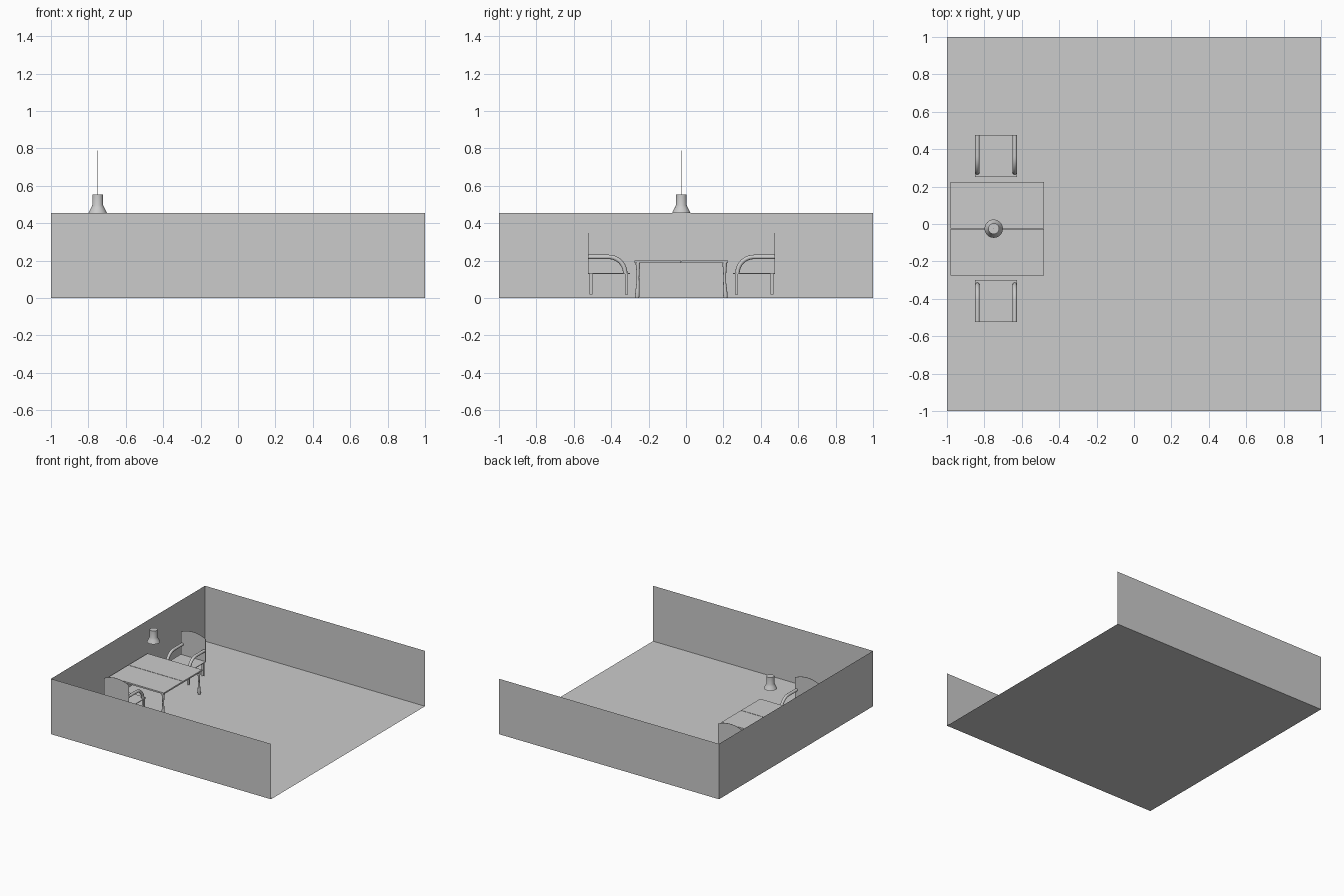
import bpy, bmesh, math
from mathutils import Vector, Matrix

if "Cube" in bpy.data.objects:
    bpy.data.objects.remove(bpy.data.objects["Cube"])

grey = bpy.data.materials.new("plain_grey")
grey.diffuse_color = (0.6, 0.6, 0.6, 1)
grey.use_nodes = True
grey.node_tree.nodes["Principled BSDF"].inputs["Base Color"].default_value = grey.diffuse_color


def finish(name, bm, smooth=False):
    bmesh.ops.recalc_face_normals(bm, faces=bm.faces)
    me = bpy.data.meshes.new(name)
    bm.to_mesh(me)
    bm.free()
    me.materials.append(grey)
    ob = bpy.data.objects.new(name, me)
    bpy.context.collection.objects.link(ob)
    if smooth:
        bpy.ops.object.select_all(action='DESELECT')
        ob.select_set(True)
        bpy.context.view_layer.objects.active = ob
        bpy.ops.object.shade_smooth_by_angle(angle=math.radians(35))
    return ob


def sheet(name, pts):
    bm = bmesh.new()
    bm.faces.new([bm.verts.new(p) for p in pts])
    return finish(name, bm)


def box(name, lo, hi):
    lo, hi = Vector(lo), Vector(hi)
    bm = bmesh.new()
    m = Matrix.Translation((lo + hi) / 2) @ Matrix.Diagonal((*(hi - lo), 1))
    bmesh.ops.create_cube(bm, size=1, matrix=m)
    return finish(name, bm)


def lathe(name, centre, profile, n=24, caps=(True, True)):
    """Stack of rings; each profile entry is (radius, z, optional y shift)."""
    bm = bmesh.new()
    rings = []
    for r, z, *dy in profile:
        y0 = centre[1] + (dy[0] if dy else 0)
        rings.append([bm.verts.new((centre[0] + r * math.cos(2 * math.pi * i / n),
                                    y0 + r * math.sin(2 * math.pi * i / n), z)) for i in range(n)])
    for a, b in zip(rings, rings[1:]):
        for i in range(n):
            j = (i + 1) % n
            bm.faces.new((a[i], a[j], b[j], b[i]))
    if caps[0]:
        bm.faces.new(rings[0])
    if caps[1]:
        bm.faces.new(rings[-1])
    return finish(name, bm, True)


# Room: floor and three walls, open on the right
H = 0.455
sheet("floor", [(-1, -1, 0), (1, -1, 0), (1, 1, 0), (-1, 1, 0)])
for name, (ax, ay), (bx, by) in (("front_wall", (-1, -1), (1, -1)),
                                 ("back_wall", (1, 1), (-1, 1)),
                                 ("left_wall", (-1, 1), (-1, -1))):
    sheet(name, [(ax, ay, 0), (bx, by, 0), (bx, by, H), (ax, ay, H)])

# Table: two leaves with a narrow seam, four shaped legs
TY = -0.025
for s, name in ((-1, "front"), (1, "back")):
    y0, y1 = sorted((TY + s * 0.002, TY + s * 0.25))
    box(name + "_table_leaf", (-0.98, y0, 0.188), (-0.482, y1, 0.2))
    for x in (-0.963, -0.5):
        lathe(name + "_table_leg", (x, TY + s * 0.232),
              [(0.010, 0.0, s * 0.004), (0.012, 0.012, s * 0.004), (0.011, 0.04, s * 0.002),
               (0.008, 0.08), (0.007, 0.11), (0.009, 0.15), (0.012, 0.18), (0.012, 0.19)], 16)


# Armchairs: s = +1 at the back, -1 at the front; d is distance from the table centre
def chair(name, s):
    def Y(d):
        return TY + s * d

    def cbox(part, x0, x1, d0, d1, z0, z1):
        a, b = sorted((Y(d0), Y(d1)))
        box(name + part, (x0, a, z0), (x1, b, z1))

    cbox("_seat", -0.85, -0.625, 0.275, 0.5, 0.129, 0.134)
    # arched back panel
    xs = [-0.85 + 0.225 * i / 12 for i in range(13)]
    bm = bmesh.new()
    pts = [(-0.85, 0.131), (-0.625, 0.131)]
    pts += [(x, 0.32 + 0.027 * (1 - ((x + 0.7375) / 0.1125) ** 2)) for x in reversed(xs)]
    f = bm.faces.new([bm.verts.new((x, Y(0.5), z)) for x, z in pts])
    ex = bmesh.ops.extrude_face_region(bm, geom=[f])
    bmesh.ops.translate(bm, vec=(0, -s * 0.003, 0),
                        verts=[v for v in ex['geom'] if isinstance(v, bmesh.types.BMVert)])
    finish(name + "_back", bm)
    for x in (-0.8375, -0.6375):
        for d in (0.294, 0.484):
            cbox("_leg", x - 0.008, x + 0.008, d - 0.008, d + 0.008, 0.02, 0.13)
        # bent tubular arm
        path = [(0.499, 0.22)]
        path += [(0.388 - 0.088 * math.sin(t), 0.132 + 0.088 * math.cos(t))
                 for t in (math.pi / 2 * i / 10 for i in range(11))]
        bm = bmesh.new()
        rings, n, r = [], 16, 0.0118
        for i, (d, z) in enumerate(path):
            t = 0 if i == 0 else math.pi / 2 * (i - 1) / 10
            ring = []
            for k in range(n):
                a = 2 * math.pi * k / n
                u, w = r * math.cos(a), r * math.sin(a)
                ring.append(bm.verts.new((x + u, Y(d - w * math.sin(t)), z + w * math.cos(t))))
            rings.append(ring)
        for a, b in zip(rings, rings[1:]):
            for k in range(n):
                j = (k + 1) % n
                bm.faces.new((a[k], a[j], b[j], b[k]))
        bm.faces.new(rings[0])
        bm.faces.new(rings[-1])
        finish(name + "_arm", bm, True)


chair("back_chair", 1)
chair("front_chair", -1)

# Hanging lamp: bell shade open below, thin cord above
lathe("lamp_shade", (-0.75, TY),
      [(0.049, 0.455), (0.044, 0.466), (0.036, 0.481), (0.029, 0.497), (0.029, 0.555)],
      32, (False, True))
lathe("lamp_cord", (-0.75, TY), [(0.001, 0.555), (0.001, 0.79)], 8)
